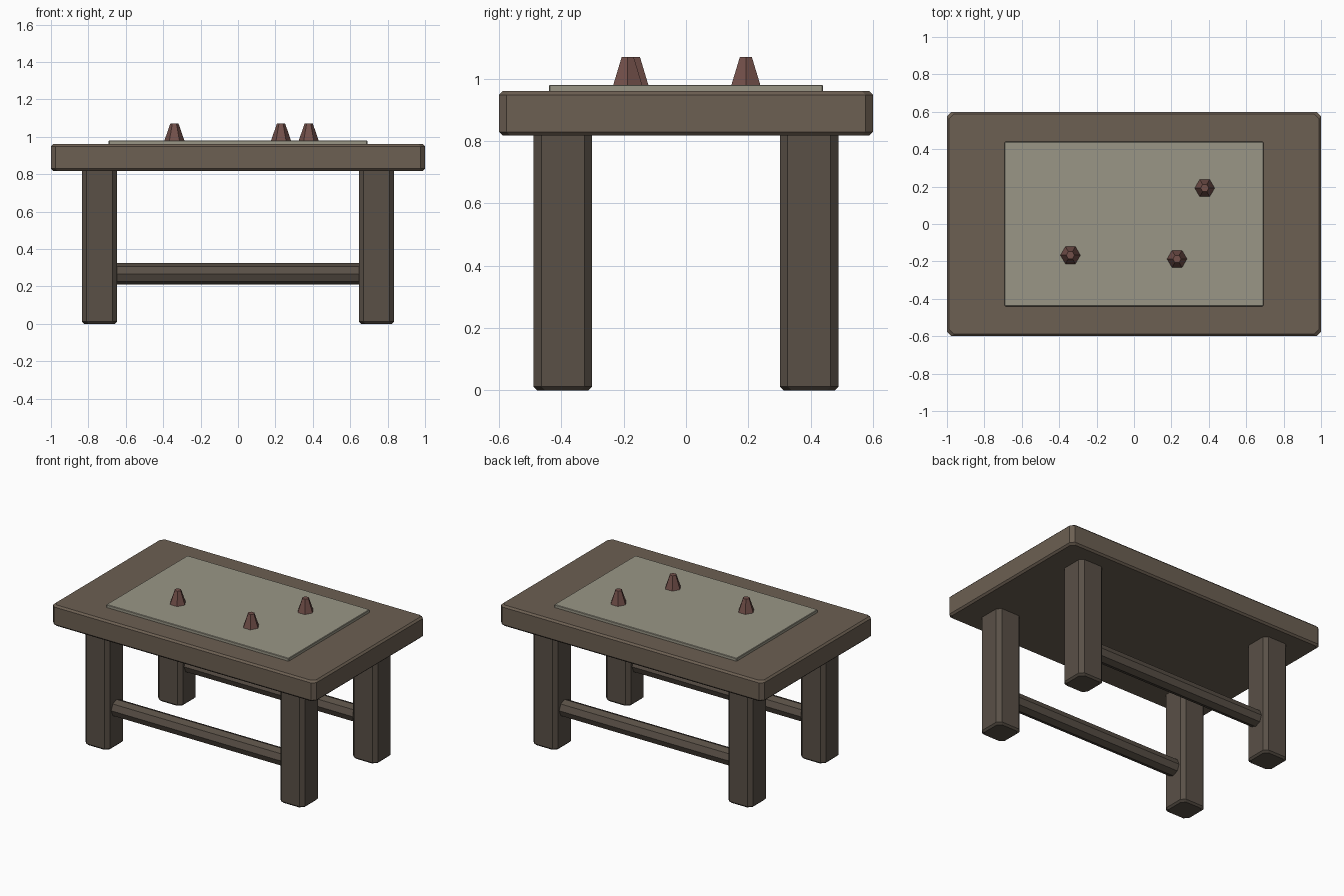
import bpy
import bmesh
from math import cos, sin, pi

if "Cube" in bpy.data.objects:
    bpy.data.objects.remove(bpy.data.objects["Cube"])


def material(name, rgb):
    m = bpy.data.materials.new(name)
    m.diffuse_color = (*rgb, 1)
    m.use_nodes = True
    m.node_tree.nodes["Principled BSDF"].inputs["Base Color"].default_value = m.diffuse_color
    return m


WOOD = material("wood", (0.15, 0.115, 0.085))
DARK_WOOD = material("dark_wood", (0.10, 0.08, 0.062))
MAT = material("mat_cloth", (0.32, 0.305, 0.24))
RED = material("red_clay", (0.17, 0.08, 0.068))


def loft(name, rings, mat, loc=(0, 0, 0)):
    """Skin equal-length rings of points and cap both ends."""
    bm = bmesh.new()
    loops = [[bm.verts.new(p) for p in ring] for ring in rings]
    n = len(loops[0])
    for a, b in zip(loops, loops[1:]):
        for i in range(n):
            j = (i + 1) % n
            bm.faces.new((a[i], a[j], b[j], b[i]))
    bm.faces.new(loops[0][::-1])
    bm.faces.new(loops[-1])
    bmesh.ops.recalc_face_normals(bm, faces=bm.faces)
    mesh = bpy.data.meshes.new(name)
    bm.to_mesh(mesh)
    bm.free()
    mesh.materials.append(mat)
    ob = bpy.data.objects.new(name, mesh)
    ob.location = loc
    bpy.context.collection.objects.link(ob)
    return ob


def chamfered_block(name, hx, hy, z0, z1, corner, edge, mat, loc=(0, 0, 0)):
    """Block with cut vertical corners and chamfered top and bottom edges."""
    def ring(z, d):
        x, y, c = hx - d, hy - d, corner
        return [(x, -y + c, z), (x, y - c, z), (x - c, y, z), (-x + c, y, z),
                (-x, y - c, z), (-x, -y + c, z), (-x + c, -y, z), (x - c, -y, z)]
    rings = [ring(z0, edge), ring(z0 + edge, 0), ring(z1 - edge, 0), ring(z1, edge)]
    return loft(name, rings, mat, loc)


# Table top and the thin mat on it
chamfered_block("table_top", 1.0, 0.6, 0.817, 0.96, 0.024, 0.012, WOOD)
chamfered_block("table_mat", 0.692, 0.44, 0.955, 0.98, 0.004, 0.003, MAT)

# Four legs and two octagonal stretchers
for sy, side in ((-1, "front"), (1, "back")):
    for sx, end in ((-1, "left"), (1, "right")):
        chamfered_block(f"{side}_{end}_leg", 0.094, 0.094, 0, 0.84, 0.025, 0.012,
                        DARK_WOOD, (sx * 0.74, sy * 0.395, 0))
    section = [(0.057 * cos(k * pi / 4), 0.057 * sin(k * pi / 4)) for k in range(8)]
    loft(f"{side}_stretcher", [[(x, y, z) for y, z in section] for x in (-0.68, 0.68)],
         DARK_WOOD, (0, sy * 0.395, 0.267))

# Six-sided tapered game pieces
for i, (x, y) in enumerate(((-0.34, -0.167), (0.23, -0.187), (0.378, 0.192))):
    rings = [[(r * cos(k * pi / 3), r * sin(k * pi / 3), z) for k in range(6)]
             for r, z in ((0.055, 0.975), (0.022, 1.07))]
    loft(f"game_piece_{i + 1}", rings, RED, (x, y, 0))
